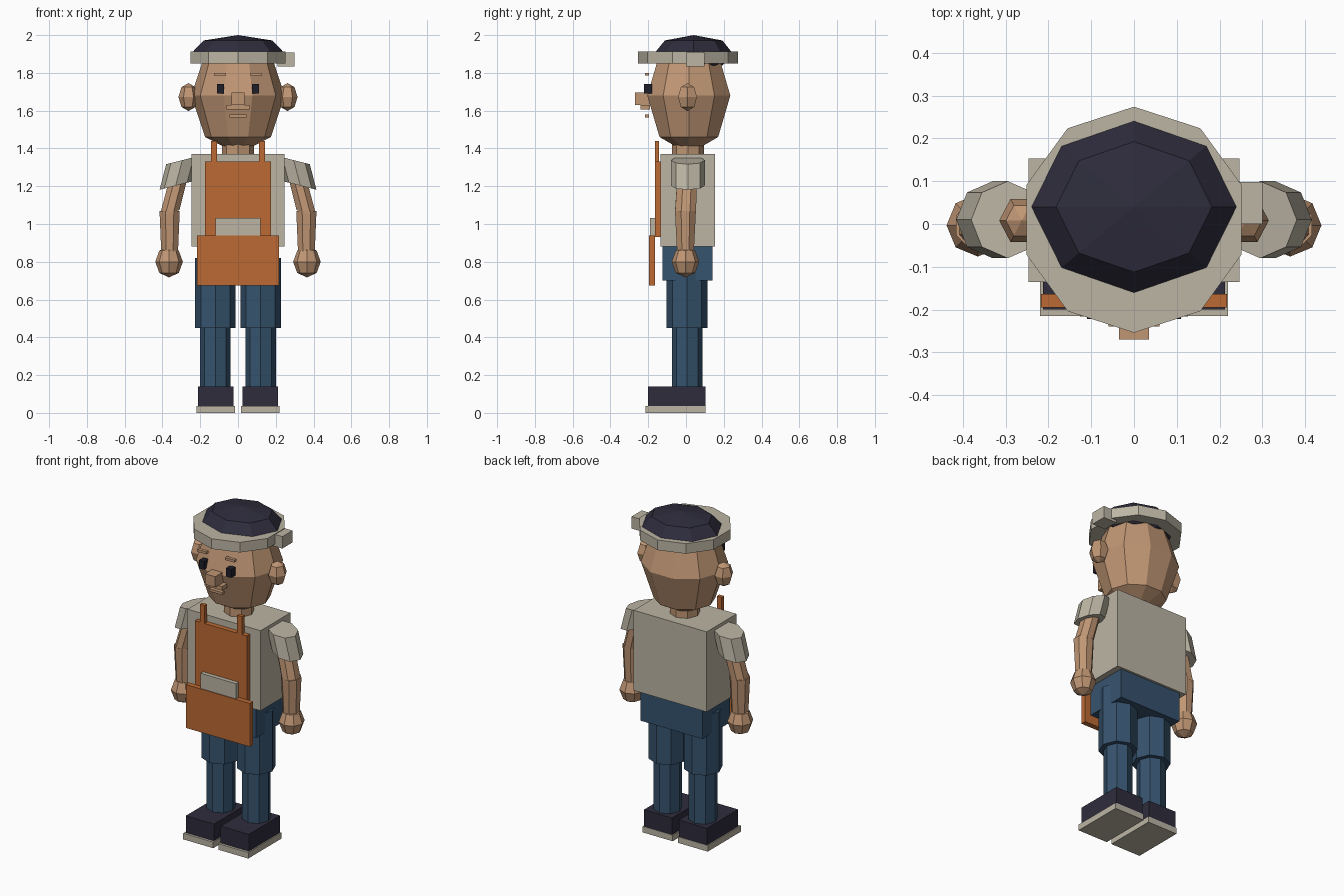
import bpy, math
from mathutils import Vector

if "Cube" in bpy.data.objects:
    bpy.data.objects.remove(bpy.data.objects["Cube"])


def material(name, r, g, b):
    m = bpy.data.materials.new(name)
    lin = [((c / 255 + 0.055) / 1.055) ** 2.4 for c in (r, g, b)]
    m.diffuse_color = (*lin, 1)
    m.use_nodes = True
    m.node_tree.nodes["Principled BSDF"].inputs["Base Color"].default_value = m.diffuse_color
    return m


SKIN = material("skin", 192, 150, 116)
CREAM = material("cream", 188, 181, 164)
ORANGE = material("orange", 188, 106, 52)
DENIM = material("denim", 54, 83, 110)
NAVY = material("navy", 46, 44, 60)
BLACK = material("eye_black", 30, 30, 42)


def mesh(name, verts, faces, mat):
    me = bpy.data.meshes.new(name)
    me.from_pydata(verts, [], faces)
    me.materials.append(mat)
    ob = bpy.data.objects.new(name, me)
    bpy.context.collection.objects.link(ob)
    return ob


def box(name, x, y, z, mat):
    """Box from (min, max) ranges."""
    v = [(a, b, c) for c in z for b in y for a in x]
    f = [(0, 2, 3, 1), (4, 5, 7, 6), (0, 1, 5, 4), (2, 6, 7, 3), (0, 4, 6, 2), (1, 3, 7, 5)]
    return mesh(name, v, f, mat)


def tube(name, rings, sides, mat, start=0.0, tilt=0.0):
    """Rings of (centre, rx, ry) skinned bottom to top; tilt leans them about y."""
    verts, faces = [], []
    n = sides
    for c, rx, ry in rings:
        for i in range(n):
            a = start + 2 * math.pi * i / n
            dx = rx * math.cos(a)
            verts.append(Vector(c) + Vector((dx * math.cos(tilt), ry * math.sin(a), dx * math.sin(tilt))))
    for k in range(len(rings) - 1):
        for i in range(n):
            j = (i + 1) % n
            faces.append((k * n + i, k * n + j, k * n + n + j, k * n + n + i))
    faces.append(tuple(reversed(range(n))))
    top = (len(rings) - 1) * n
    faces.append(tuple(range(top, top + n)))
    return mesh(name, verts, faces, mat)


def ball(name, c, r, sides, mat, profile=None):
    """Low-poly ellipsoid: two poles and rings of (radius factor, height factor)."""
    q = math.sqrt(0.5)
    profile = profile or [(q, -q), (1, 0), (q, q)]
    n = sides
    verts = [(c[0], c[1], c[2] - r[2])]
    for f, h in profile:
        for i in range(n):
            a = 2 * math.pi * i / n
            verts.append((c[0] + r[0] * f * math.cos(a), c[1] + r[1] * f * math.sin(a), c[2] + r[2] * h))
    verts.append((c[0], c[1], c[2] + r[2]))
    last, k = len(verts) - 1, len(profile)
    faces = []
    for i in range(n):
        j = (i + 1) % n
        faces.append((0, 1 + j, 1 + i))
        faces.append((last, 1 + (k - 1) * n + i, 1 + (k - 1) * n + j))
        for m in range(k - 1):
            b = 1 + m * n
            faces.append((b + i, b + j, b + n + j, b + n + i))
    return mesh(name, verts, faces, mat)


def span(s, a, b):
    """Mirrored x range for side s."""
    return tuple(sorted((s * a, s * b)))


OCT = math.pi / 8

# Trunk
box("hips", (-0.21, 0.21), (-0.125, 0.14), (0.70, 0.88), DENIM)
box("shirt_body", (-0.247, 0.247), (-0.135, 0.153), (0.88, 1.37), CREAM)
tube("neck", [((0, 0.01, 1.36), 0.085, 0.085), ((0, 0.01, 1.46), 0.085, 0.085)], 8, SKIN)

# Head and face
ball("head", (0, 0.015, 1.68), (0.247, 0.231, 0.31), 10, SKIN)
box("nose", (-0.035, 0.035), (-0.27, -0.19), (1.63, 1.695), SKIN)
box("upper_lip", (-0.06, 0.06), (-0.24, -0.19), (1.605, 1.63), SKIN)
box("mouth", (-0.045, 0.045), (-0.216, -0.195), (1.565, 1.58), SKIN)

# Cap with band and side knot
ball("cap_dome", (0, 0.04, 1.905), (0.246, 0.206, 0.095), 8, NAVY,
     [(0.74, -0.70), (1, 0), (0.74, 0.70)])
tube("cap_band", [((0, 0.01, 1.85), 0.264, 0.264), ((0, 0.01, 1.912), 0.264, 0.264)],
     10, CREAM, math.pi / 2)
box("cap_knot", (0.21, 0.30), (0.0, 0.098), (1.835, 1.908), CREAM)

# Apron
box("apron_bib", (-0.175, 0.175), (-0.165, -0.135), (0.93, 1.33), ORANGE)
box("apron_skirt", (-0.217, 0.217), (-0.195, -0.163), (0.675, 0.94), ORANGE)
box("apron_pocket", (-0.12, 0.12), (-0.19, -0.16), (0.935, 1.033), CREAM)

for s, side in ((-1, "left"), (1, "right")):
    # Face and strap details
    box(side + "_eye", span(s, 0.074, 0.11), (-0.222, -0.18), (1.69, 1.74), BLACK)
    box(side + "_eyebrow", span(s, 0.063, 0.126), (-0.216, -0.195), (1.785, 1.80), SKIN)
    ball(side + "_ear", (s * 0.262, 0.008, 1.672), (0.053, 0.058, 0.074), 6, SKIN)
    box(side + "_apron_strap", span(s, 0.11, 0.142), (-0.165, -0.142), (1.30, 1.44), ORANGE)

    # Arm: sleeve, upper arm, forearm, hand
    lean = s * -0.25
    sleeve = [((s * 0.33, 0.01, 1.203), 0.088, 0.09), ((s * 0.295, 0.01, 1.338), 0.088, 0.09)]
    tube(side + "_sleeve", sleeve, 8, CREAM, 0, lean)
    tube(side + "_upper_arm", [((s * 0.362, -0.003, 1.06), 0.058, 0.06),
                               ((s * 0.305, 0.008, 1.28), 0.056, 0.056)], 8, SKIN, OCT, lean)
    tube(side + "_forearm", [((s * 0.362, -0.003, 0.83), 0.047, 0.047),
                             ((s * 0.362, -0.003, 1.07), 0.058, 0.06)], 8, SKIN, OCT)
    ball(side + "_hand", (s * 0.365, -0.003, 0.80), (0.073, 0.073, 0.083), 8, SKIN)

    # Leg: thigh, shin, shoe, sole
    for part, r, lo, hi in (("thigh", 0.108, 0.45, 0.82), ("shin", 0.081, 0.13, 0.46)):
        tube(f"{side}_{part}", [((s * 0.12, 0.006, lo), r, r), ((s * 0.12, 0.006, hi), r, r)],
             8, DENIM, math.pi / 2)
    box(side + "_shoe", span(s, 0.023, 0.213), (-0.2, 0.102), (0.035, 0.14), NAVY)
    box(side + "_sole", span(s, 0.017, 0.22), (-0.215, 0.104), (0.0, 0.037), CREAM)
